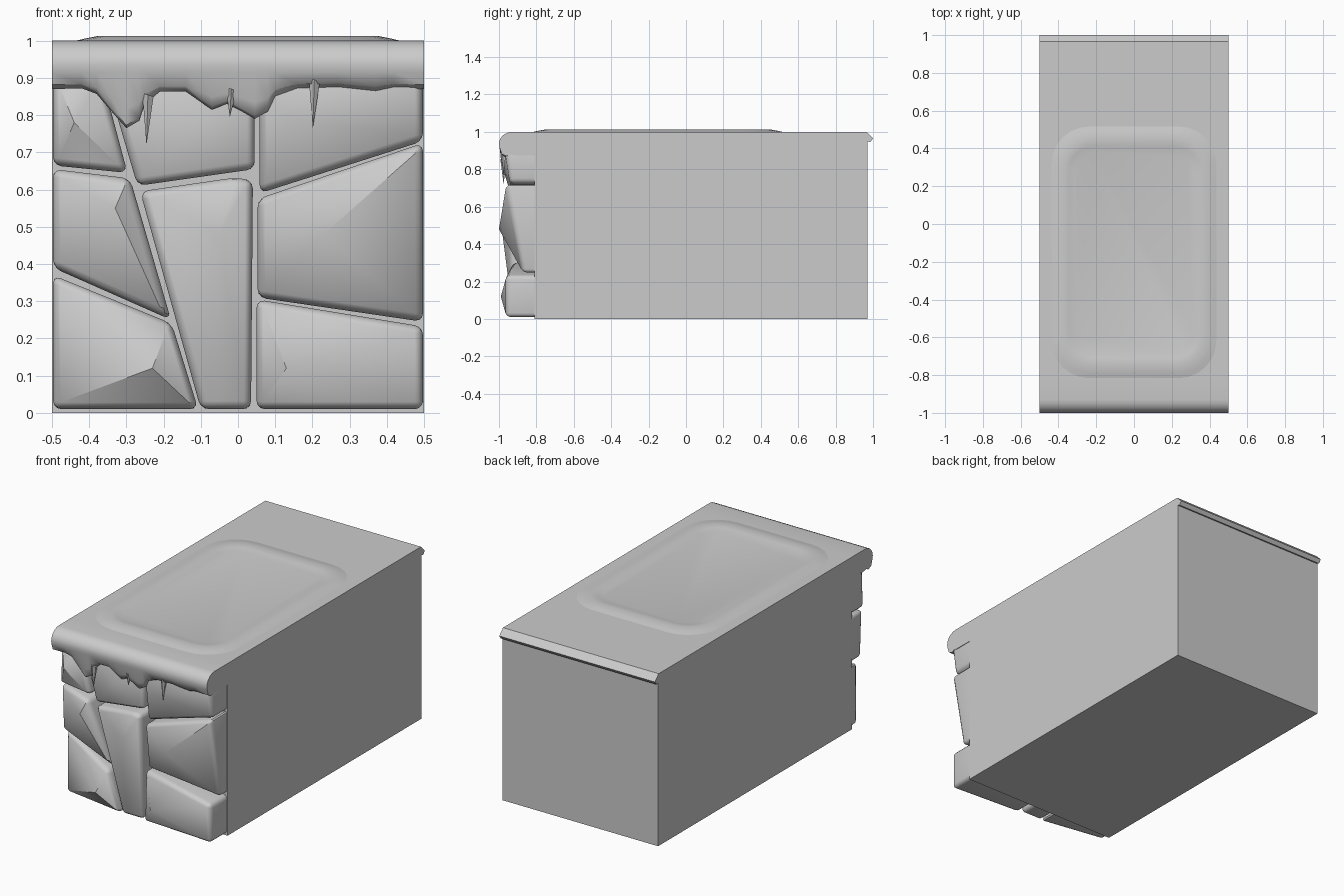
import bpy, bmesh, math
from mathutils import Vector

cube = bpy.data.objects.get("Cube")
if cube:
    bpy.data.objects.remove(cube, do_unlink=True)

stone_grey = bpy.data.materials.new("stone_grey")
stone_grey.use_nodes = True
COLOUR = (0.6, 0.6, 0.6, 1)
stone_grey.diffuse_color = COLOUR
stone_grey.node_tree.nodes["Principled BSDF"].inputs["Base Color"].default_value = COLOUR


def finish(name, bm, angle=30):
    """Turn a bmesh into a shaded, coloured object."""
    bmesh.ops.recalc_face_normals(bm, faces=bm.faces)
    mesh = bpy.data.meshes.new(name)
    bm.to_mesh(mesh)
    bm.free()
    obj = bpy.data.objects.new(name, mesh)
    bpy.context.collection.objects.link(obj)
    mesh.materials.append(stone_grey)
    bpy.ops.object.select_all(action='DESELECT')
    obj.select_set(True)
    bpy.context.view_layer.objects.active = obj
    bpy.ops.object.shade_smooth_by_angle(angle=math.radians(angle))
    return obj


def loft(bm, rings, closed=True):
    """Join rings of points with quads."""
    loops = [[bm.verts.new(p) for p in ring] for ring in rings]
    n = len(loops[0])
    for a, b in zip(loops, loops[1:]):
        for i in range(n if closed else n - 1):
            j = (i + 1) % n
            bm.faces.new((a[i], a[j], b[j], b[i]))
    return loops


# Main block with a small lip along the back edge
SIDE = [(-0.81, 0), (0.97, 0), (0.97, 0.95), (0.985, 0.945),
        (1, 0.965), (0.965, 1), (-0.81, 1)]
bm = bmesh.new()
ends = loft(bm, [[(x, y, z) for y, z in SIDE] for x in (-0.5, 0.5)])
for end in ends:
    bm.faces.new(end)
finish("main_block", bm)

# Rounded front lip whose lower edge hangs in drips
DRIPS = [(-0.5, 0.87), (-0.42, 0.872), (-0.38, 0.857), (-0.34, 0.81),
         (-0.3, 0.765), (-0.265, 0.785), (-0.25, 0.83), (-0.21, 0.863),
         (-0.14, 0.863), (-0.1, 0.835), (-0.07, 0.815), (-0.03, 0.83),
         (0.01, 0.81), (0.045, 0.79), (0.08, 0.81), (0.1, 0.85),
         (0.16, 0.873), (0.27, 0.875), (0.37, 0.862), (0.42, 0.873), (0.5, 0.87)]


def lip_section(x, low):
    crown = [(-0.81, 1), (-0.93, 1)]
    for i in range(1, 7):
        a = math.radians(i * 18)
        crown.append((-0.93 - 0.07 * math.sin(a), 0.935 + 0.065 * math.cos(a)))
    hang = [(-0.985, low + 0.4 * (0.9 - low)), (-0.975, low + 0.008),
            (-0.96, low), (-0.94, low + 0.01), (-0.92, 0.875), (-0.81, 0.875)]
    return [(x, y, z) for y, z in crown + hang]


bm = bmesh.new()
sections = loft(bm, [lip_section(x, low) for x, low in DRIPS])
bm.faces.new(sections[0])
bm.faces.new(sections[-1])
finish("dripping_lip", bm, 50)

# Front stones: corners as (x, z, y), then the peak
STONES = {
    "top_right": ([(-0.497, 0.665, -0.92), (-0.297, 0.645, -0.93),
                   (-0.365, 0.9, -0.92), (-0.497, 0.9, -0.91)], (-0.44, 0.78, -0.97)),
    "top_middle": ([(-0.27, 0.61, -0.92), (0.045, 0.655, -0.93),
                    (0.045, 0.9, -0.92), (-0.355, 0.9, -0.92)], (-0.12, 0.77, -0.965)),
    "top_left": ([(0.058, 0.59, -0.91), (0.497, 0.73, -0.94),
                  (0.497, 0.9, -0.965), (0.058, 0.9, -0.95)], (0.13, 0.79, -0.975)),
    "middle_right": ([(-0.497, 0.39, -0.9), (-0.18, 0.25, -0.89),
                      (-0.29, 0.63, -0.96), (-0.497, 0.655, -0.91)], (-0.33, 0.55, -0.98)),
    "centre": ([(-0.1, 0.01, -0.92), (0.035, 0.01, -0.92), (0.04, 0.625, -0.95),
                (-0.01, 0.632, -0.95), (-0.263, 0.595, -0.93)], (-0.05, 0.48, -0.985)),
    "middle_left": ([(0.053, 0.31, -0.9), (0.497, 0.245, -0.87),
                     (0.497, 0.725, -0.96), (0.053, 0.575, -0.93)], (0.23, 0.48, -1.0)),
    "bottom_right": ([(-0.497, 0.01, -0.86), (-0.107, 0.01, -0.92),
                      (-0.178, 0.24, -0.93), (-0.497, 0.37, -0.86)], (-0.23, 0.12, -0.98)),
    "bottom_left": ([(0.05, 0.01, -0.93), (0.497, 0.01, -0.96),
                     (0.497, 0.232, -0.96), (0.05, 0.305, -0.92)], (0.13, 0.12, -0.99)),
}
for name, (corners, peak) in STONES.items():
    bm = bmesh.new()
    back, front = loft(bm, [[(x, -0.8, z) for x, z, y in corners],
                            [(x, y, z) for x, z, y in corners]])
    tip = bm.verts.new((peak[0], peak[2], peak[1]))
    for i, v in enumerate(front):
        bm.faces.new((v, front[(i + 1) % len(front)], tip))
    rounded = [e for e in bm.edges if tip not in e.verts
               and any(v in front for v in e.verts)]
    bmesh.ops.bevel(bm, geom=rounded, offset=0.022, segments=3,
                    profile=0.5, affect='EDGES')
    finish(name + "_stone", bm, 35)

# Icicles hanging off the lip
for i, (x, top, low) in enumerate([(-0.242, 0.855, 0.72), (-0.018, 0.87, 0.795),
                                   (0.205, 0.895, 0.765)]):
    bm = bmesh.new()
    w = 0.015
    ring = [bm.verts.new((x + dx * w, -0.975 + dy * w, top - 0.005 * dx))
            for dx, dy in ((-1, -0.4), (0, -1.2), (1, -0.4), (0.8, 1), (-0.8, 1))]
    tip = bm.verts.new((x - 0.004, -0.975, low))
    bm.faces.new(ring)
    for j, v in enumerate(ring):
        bm.faces.new((v, ring[(j + 1) % 5], tip))
    finish(f"icicle_{i + 1}", bm)


# Shallow rim around a sunken panel on the top
def rounded_ring(hx, hy, r, z):
    points = []
    for k, (sx, sy) in enumerate(((1, 1), (-1, 1), (-1, -1), (1, -1))):
        for s in range(7):
            a = math.radians(90 * k + 15 * s)
            points.append((sx * (hx - r) + r * math.cos(a),
                           -0.15 + sy * (hy - r) + r * math.sin(a), z))
    return points


bm = bmesh.new()
rings = loft(bm, [rounded_ring(0.44, 0.67, 0.2, 0.999), rounded_ring(0.41, 0.64, 0.18, 1.006),
                  rounded_ring(0.375, 0.6, 0.16, 1.013), rounded_ring(0.345, 0.56, 0.13, 1.008),
                  rounded_ring(0.312, 0.528, 0.1, 1.0015)])
bm.faces.new(rings[-1])
finish("top_panel_rim", bm)
